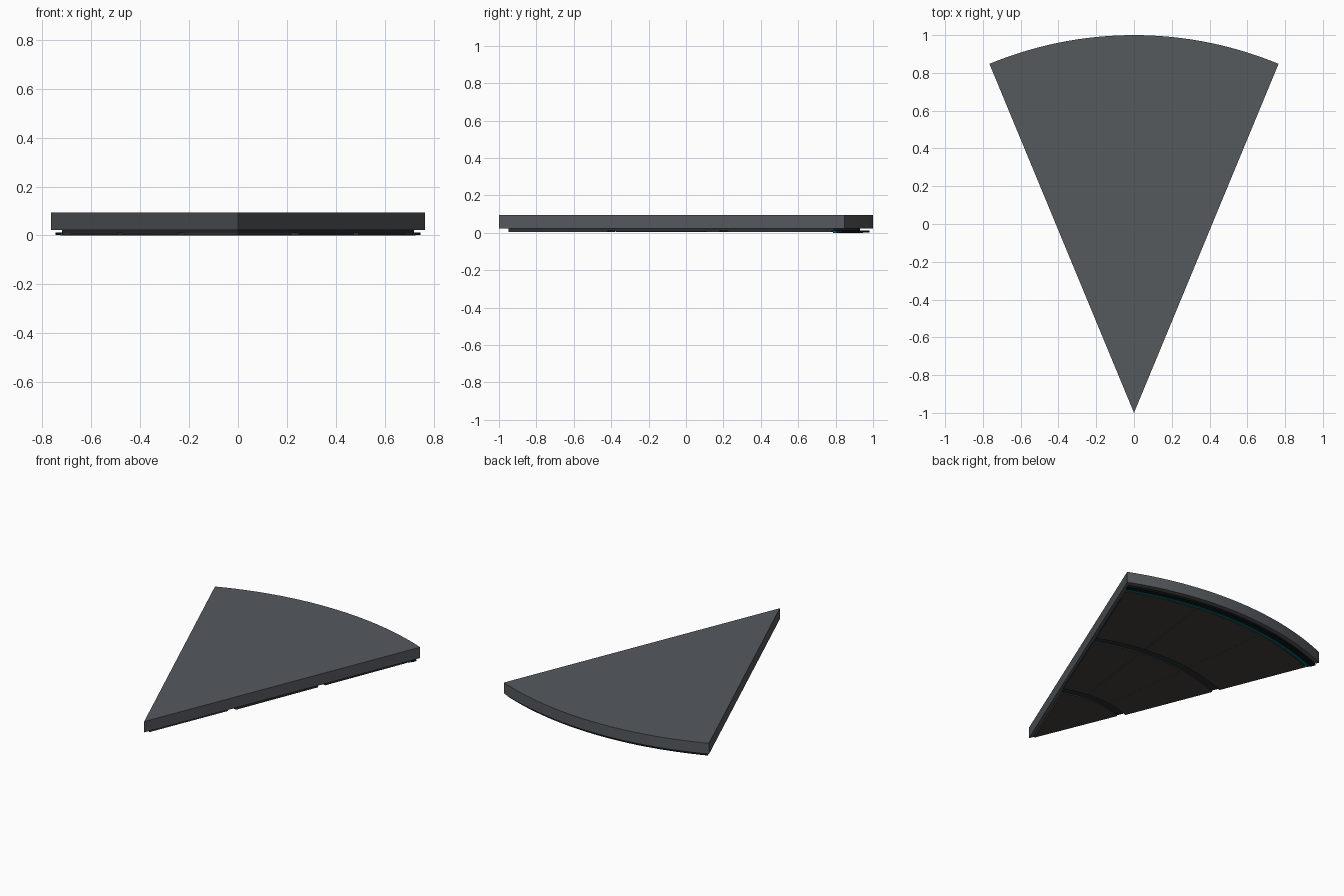
import bpy, math

if "Cube" in bpy.data.objects:
    bpy.data.objects.remove(bpy.data.objects["Cube"])

HALF = math.radians(22.5)


def material(name, rgb):
    m = bpy.data.materials.new(name)
    m.diffuse_color = (*rgb, 1)
    m.use_nodes = True
    m.node_tree.nodes["Principled BSDF"].inputs["Base Color"].default_value = m.diffuse_color
    return m


SLAB = material("slate", (0.09, 0.10, 0.11))
PANEL = material("warm_grey", (0.055, 0.053, 0.048))
GROOVE = material("dark_grey", (0.025, 0.027, 0.028))
BLACK = material("black", (0.006, 0.007, 0.008))
TEAL = material("teal", (0.0, 0.16, 0.18))


def sector(name, r0, r1, a0, a1, z0, z1, mat, inset=0.0, steps=32):
    """Extruded ring sector about the tip; inset trims both straight sides in parallel."""
    def arc(r):
        if r == 0:
            t = inset / math.sin((a1 - a0) / 2)
            m = (a0 + a1) / 2
            return [(t * math.sin(m), t * math.cos(m) - 1)]
        d = math.asin(inset / r)
        angs = [a0 + d + (a1 - a0 - 2 * d) * i / steps for i in range(steps + 1)]
        return [(r * math.sin(a), r * math.cos(a) - 1) for a in angs]
    ring = arc(r1) + arc(r0)[::-1]
    n = len(ring)
    verts = [(x, y, z) for z in (z0, z1) for x, y in ring]
    faces = [tuple(range(n)), tuple(range(2 * n - 1, n - 1, -1))]
    faces += [(i, i + n, (i + 1) % n + n, (i + 1) % n) for i in range(n)]
    me = bpy.data.meshes.new(name)
    me.from_pydata(verts, [], faces)
    me.materials.append(mat)
    ob = bpy.data.objects.new(name, me)
    bpy.context.collection.objects.link(ob)
    bpy.context.view_layer.objects.active = ob
    ob.select_set(True)
    bpy.ops.object.shade_smooth_by_angle(angle=math.radians(30))
    ob.select_set(False)
    return ob


# Main wedge slab
sector("top_slab", 0, 2, -HALF, HALF, 0.022, 0.095, SLAB, steps=48)

# Backing plate seen in the joints between panels
sector("backing_plate", 0, 1.93, -HALF, HALF, 0.010, 0.022, GROOVE, inset=0.02)

# Underside panels: tip, then two rings of three
sector("tip_panel", 0, 0.62, -HALF, HALF, 0.003, 0.010, PANEL, inset=0.02)
third = 2 * HALF / 3
for ring, (r0, r1) in enumerate([(0.67, 1.27), (1.32, 1.915)]):
    for k in range(3):
        a = -HALF + k * third
        lo = a + (0.008 if k == 0 else 0.0)
        hi = a + third - (0.008 if k == 2 else 0.0)
        sector(f"panel_{ring}_{k}", r0, r1, lo, hi, 0.003, 0.010, PANEL, inset=0.003, steps=12)

# Edge rim trim with a teal light strip
sector("rim_trim", 1.945, 1.98, -HALF, HALF, 0.002, 0.013, BLACK, inset=0.012)
sector("teal_strip", 1.925, 1.945, -HALF, HALF, 0.0, 0.011, TEAL, inset=0.02)
